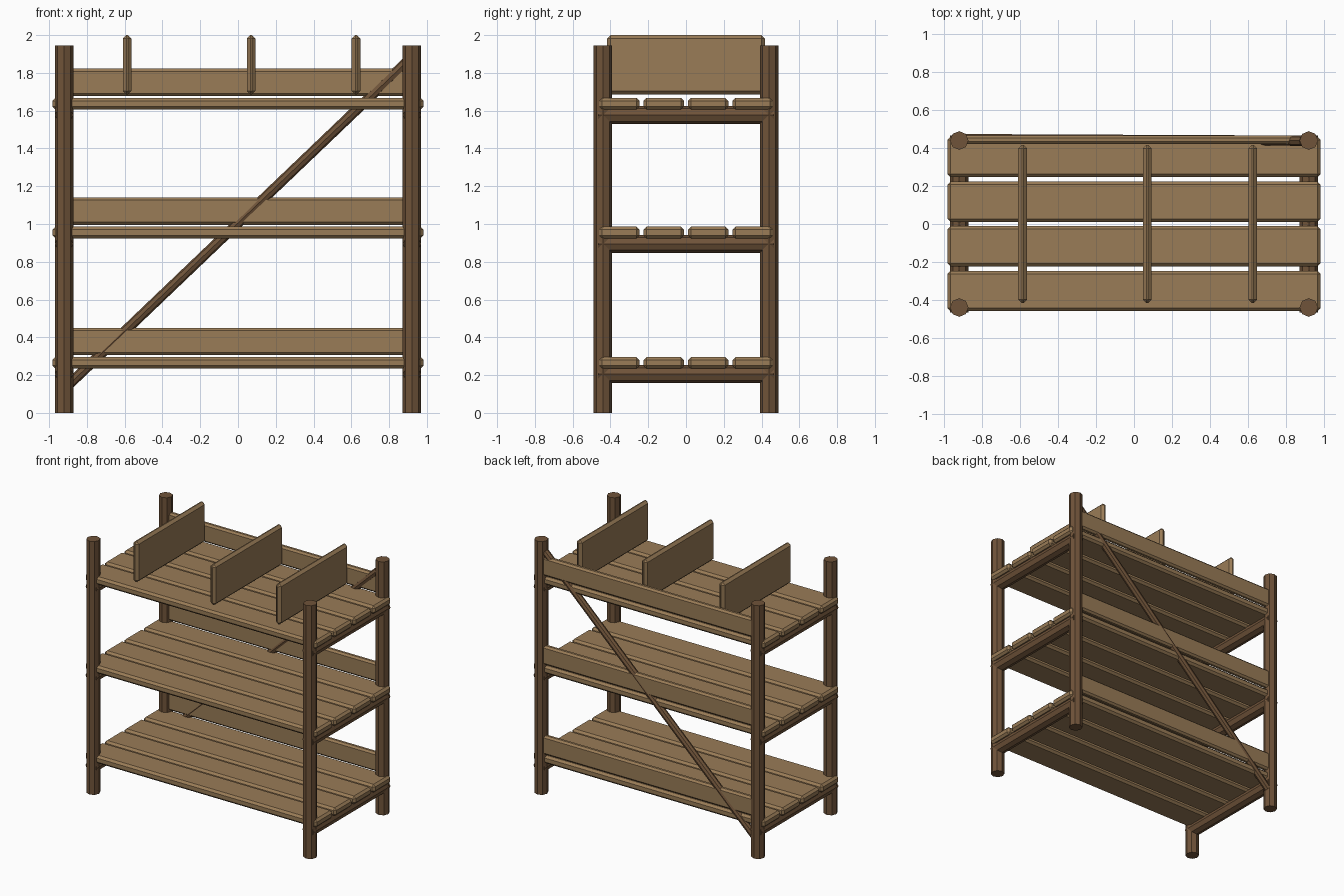
import bpy
import bmesh
import math
from mathutils import Vector

cube = bpy.data.objects.get("Cube")
if cube:
    bpy.data.objects.remove(cube, do_unlink=True)


def material(name, rgb):
    mat = bpy.data.materials.new(name)
    mat.use_nodes = True
    color = (*rgb, 1.0)
    mat.diffuse_color = color
    bsdf = mat.node_tree.nodes["Principled BSDF"]
    bsdf.inputs["Base Color"].default_value = color
    bsdf.inputs["Roughness"].default_value = 0.9
    return mat


LIGHT_WOOD = material("light plank wood", (0.32, 0.20, 0.095))
DARK_WOOD = material("dark pole wood", (0.16, 0.087, 0.041))


def add_object(name, bm, mat):
    mesh = bpy.data.meshes.new(name)
    bm.to_mesh(mesh)
    bm.free()
    mesh.materials.append(mat)
    obj = bpy.data.objects.new(name, mesh)
    bpy.context.collection.objects.link(obj)
    return obj


def board(name, center, size, bevel):
    """Flat board with chamfered edges."""
    bm = bmesh.new()
    bmesh.ops.create_cube(bm, size=1.0)
    bmesh.ops.scale(bm, vec=size, verts=bm.verts)
    bmesh.ops.bevel(bm, geom=bm.edges[:], offset=bevel, segments=1,
                    affect='EDGES')
    obj = add_object(name, bm, LIGHT_WOOD)
    obj.location = center
    return obj


def pole(name, start, end, radius, sides=8):
    """Faceted round pole running between two points."""
    start, end = Vector(start), Vector(end)
    axis = end - start
    bm = bmesh.new()
    bmesh.ops.create_cone(bm, cap_ends=True, segments=sides, radius1=radius,
                          radius2=radius, depth=axis.length)
    for v in bm.verts:
        v.co.rotate(axis.to_track_quat('Z', 'Y'))
    obj = add_object(name, bm, DARK_WOOD)
    obj.location = (start + end) / 2
    return obj


POST_X, POST_Y = 0.921, 0.44
SIDES = (("right", -1), ("left", 1))

# Corner posts
for side, sx in SIDES:
    for end, sy in (("front", -1), ("back", 1)):
        x, y = sx * POST_X, sy * POST_Y
        pole(f"{end}_{side}_post", (x, y, 0), (x, y, 1.945), 0.049)

# Three shelves: planks, back board and the cross bars beneath
for level, z in (("lower", 0.265), ("middle", 0.955), ("upper", 1.637)):
    for i in range(4):
        y = -0.353 + i * 0.2353
        board(f"{level}_shelf_plank_{i + 1}", (0, y, z),
              (1.965, 0.213, 0.062), 0.016)
    board(f"{level}_back_board", (0, 0.444, z + 0.113),
          (1.80, 0.046, 0.145), 0.014)
    for side, sx in SIDES:
        x = sx * POST_X
        pole(f"{level}_{side}_cross_bar", (x, -0.465, z - 0.06),
             (x, 0.465, z - 0.06), 0.048)

# Diagonal brace threaded through the back boards
pole("back_diagonal_brace", (-0.89, 0.447, 0.155), (0.89, 0.439, 1.855), 0.027)

# Upright dividers on the upper shelf
for i, x in enumerate((-0.587, 0.07, 0.625)):
    board(f"divider_{i + 1}", (x, 0, 1.843), (0.046, 0.835, 0.315), 0.019)
